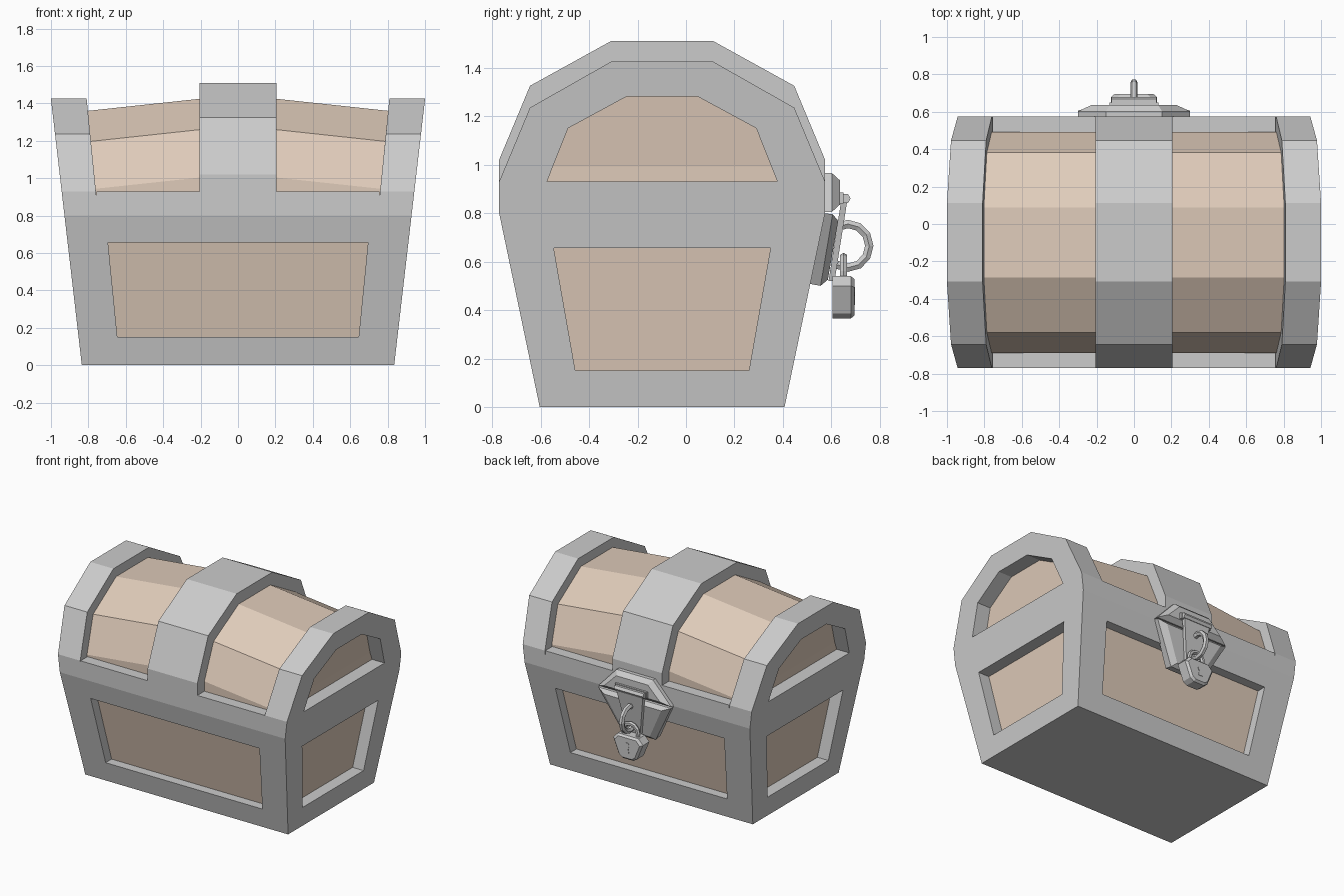
import bpy, bmesh
from math import sin, cos, pi, radians

if "Cube" in bpy.data.objects:
    bpy.data.objects.remove(bpy.data.objects["Cube"])

YC = -0.0985  # depth centre of the chest itself (the lock sticks out behind)

wood = bpy.data.materials.new("wood")
wood.diffuse_color = (0.74, 0.60, 0.49, 1)
wood.use_nodes = True
wood.node_tree.nodes["Principled BSDF"].inputs["Base Color"].default_value = wood.diffuse_color
grey = bpy.data.materials.new("grey")
grey.diffuse_color = (0.8, 0.8, 0.8, 1)
grey.use_nodes = True
grey.node_tree.nodes["Principled BSDF"].inputs["Base Color"].default_value = grey.diffuse_color


def build(name, polys, yc=0.0, mats=(grey, wood)):
    """Make a flat-shaded mesh from (points, material index) polygons."""
    bm = bmesh.new()
    for pts, mi in polys:
        clean = []
        for p in pts:
            if p not in clean:
                clean.append(p)
        if len(clean) > 2:
            bm.faces.new([bm.verts.new(p) for p in clean]).material_index = mi
    bmesh.ops.remove_doubles(bm, verts=bm.verts, dist=1e-4)
    bmesh.ops.recalc_face_normals(bm, faces=bm.faces)
    me = bpy.data.meshes.new(name)
    bm.to_mesh(me)
    bm.free()
    for m in mats:
        me.materials.append(m)
    ob = bpy.data.objects.new(name, me)
    ob.location.y = yc
    bpy.context.collection.objects.link(ob)
    return ob


def walls(a, b, mi=0):
    n = len(a)
    return [([a[i], a[(i + 1) % n], b[(i + 1) % n], b[i]], mi) for i in range(n)]


def loft(layers, mi=0):
    polys = [(layers[0], mi), (layers[-1], mi)]
    for a, b in zip(layers, layers[1:]):
        polys += walls(a, b, mi)
    return polys


def recess(outer, inner, push):
    """Border ring, recess walls and a wooden floor."""
    floor = [tuple(c + d for c, d in zip(p, push)) for p in inner]
    return walls(outer, inner) + walls(inner, floor) + [(floor, 1)]


def mirrored(half):
    """Close a (depth, height) half profile over the centre line."""
    return [(-v, z) for v, z in half] + [(v, z) for v, z in reversed(half)]


def end_x(z):
    return 0.835 + 0.116 * z


def wall_y(z):
    return 0.505 + 0.209 * z


def tube(name, points, radius, cyclic=False, res=1):
    cu = bpy.data.curves.new(name, 'CURVE')
    cu.dimensions = '3D'
    cu.bevel_depth = radius
    cu.bevel_resolution = res
    cu.use_fill_caps = True
    sp = cu.splines.new('POLY')
    sp.points.add(len(points) - 1)
    for p, co in zip(sp.points, points):
        p.co = (*co, 1)
    sp.use_cyclic_u = cyclic
    sp.use_smooth = False
    ob = bpy.data.objects.new(name, cu)
    bpy.context.collection.objects.link(ob)


# Lower body: tapered box with a recessed wood panel on each side
TOP = 0.8
polys = []
for s in (-1, 1):
    outer = [(sx * end_x(z), s * wall_y(z), z) for sx, z in ((-1, 0), (1, 0), (1, TOP), (-1, TOP))]
    inner = [(x, s * wall_y(z), z) for x, z in ((-.645, .15), (.645, .15), (.695, .655), (-.695, .655))]
    polys += recess(outer, inner, (0, -s * 0.07, 0))
    outer = [(s * end_x(z), sy * wall_y(z), z) for sy, z in ((-1, 0), (1, 0), (1, TOP), (-1, TOP))]
    inner = [(s * end_x(z), v, z) for v, z in ((-.358, .15), (.358, .15), (.447, .655), (-.447, .655))]
    polys += recess(outer, inner, (-s * 0.09, 0, 0))
for z in (0, TOP):
    polys.append(([(sx * end_x(z), sy * wall_y(z), z) for sx, sy in ((-1, -1), (1, -1), (1, 1), (-1, 1))], 0))
build("chest_body", polys, YC)

# Lid end frames with recessed wood panels
rim = wall_y(TOP)
end_prof = mirrored([(rim, TOP), (rim, .93), (.545, 1.235), (.21, 1.425)])
end_hole = mirrored([(.475, .93), (.475, .93), (.388, 1.15), (.148, 1.28)])
for s, side in ((-1, "left"), (1, "right")):
    outer = [(s * end_x(z), v, z) for v, z in end_prof]
    hole = [(s * end_x(z), v, z) for v, z in end_hole]
    back = [(s * (0.76 + 0.1 * (z - .93)), v, z) for v, z in end_prof]
    build("lid_end_" + side, recess(outer, hole, (-s * 0.11, 0, 0)) + walls(outer, back) + [(back, 0)], YC)

    # Sloping wooden lid boards between end frame and middle band
    layers = []
    for x, drop in ((.19, 0), (.84, .07)):
        prof = mirrored([(.59, .82), (.59, 1.005 - drop), (.4815, 1.261 - drop), (.187, 1.426 - drop)])
        layers.append([(s * x, v, z) for v, z in prof])
    build("lid_boards_" + side, loft(layers, 1), YC)

    # Lid rim along front and back
    strip = [(s * v, z) for v, z in ((.55, TOP), (rim, TOP), (rim, .93), (.55, .93))]
    build("lid_rim_" + ("front" if s < 0 else "back"),
          loft([[(x, v, z) for v, z in strip] for x in (-.757, .757)]), YC)

# Raised middle band
band = mirrored([(rim, TOP), (rim, 1.02), (.545, 1.325), (.21, 1.51)])
build("lid_middle_band", loft([[(x, v, z) for v, z in band] for x in (-.205, .205)]), YC)


# Lock plates on the back
def trapezoid(top, bottom):
    (xt, yt, zt), (xb, yb, zb) = top, bottom
    return [(-xt, yt, zt), (xt, yt, zt), (xb, yb, zb), (-xb, yb, zb)]


build("lock_plate_upper", loft([trapezoid((.15, .56, .965), (.30, .56, .805)),
                                trapezoid((.15, .602, .965), (.30, .602, .805)),
                                trapezoid((.13, .635, .935), (.23, .635, .835))]))
build("lock_plate_lower", loft([trapezoid((.30, .565, .80), (.14, .50, .51)),
                                trapezoid((.30, .605, .795), (.14, .555, .50)),
                                trapezoid((.235, .628, .768), (.11, .585, .525))]))

# Hasp strap with hinge pin
build("hasp_hinge_base", loft([trapezoid((.13, y, .885), (.13, y, .84)) for y in (.62, .65)]))
build("hasp_strap", loft([trapezoid((.11, .64 + d, .85), (.05, .588 + d, .52)) for d in (0, .025)]))
tube("hasp_pin", [(-.12, .657, .86), (.12, .657, .86)], 0.022)

# Staple loop
arc = [radians(a) for a in range(-120, 121, 30)]
tube("staple", [(0, .668 + .088 * cos(a), .665 + .09 * sin(a)) for a in arc], 0.02)

# Padlock
half = [(.045, .365), (.075, .385), (.122, .50), (.085, .54)]


def lock_layer(y, k):
    return [(x * k, y, .455 + (z - .455) * k) for x, z in mirrored(half)]


build("padlock_body", loft([lock_layer(.605, 1), lock_layer(.68, 1), lock_layer(.695, .85)]))
tube("shackle", [(-.06, .65, .52)] + [(-.06 * cos(t * pi / 6), .65, .56 + .06 * sin(t * pi / 6)) for t in range(7)]
     + [(.06, .65, .52)], 0.016)

# Keyhole
build("keyhole_round", loft([[(.02 * cos(i * pi / 4), y, .475 + .02 * sin(i * pi / 4)) for i in range(8)]
                             for y in (.69, .698)]))
build("keyhole_slot", loft([trapezoid((.008, y, .465), (.017, y, .42)) for y in (.69, .698)]))
